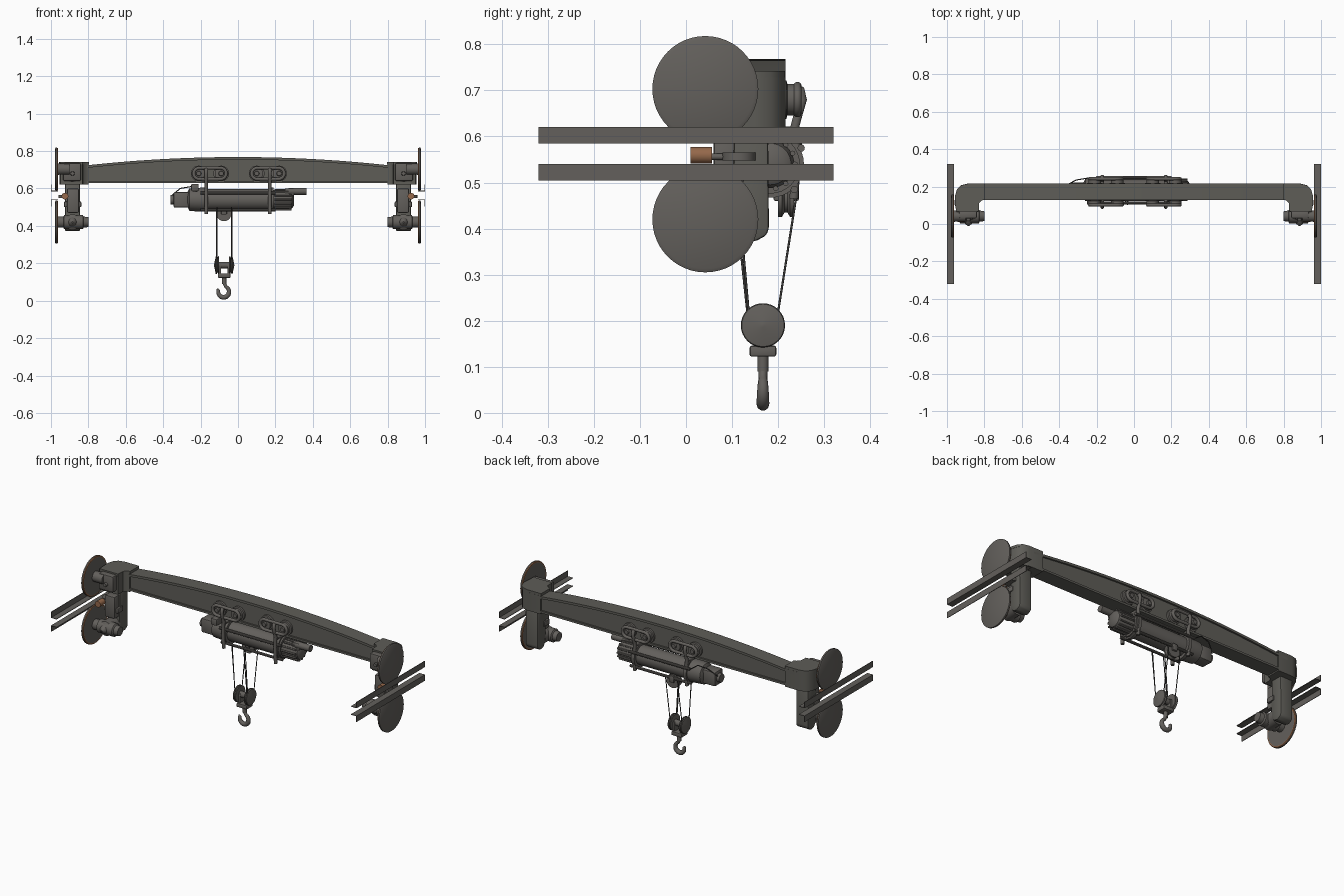
import bpy, bmesh, math
from mathutils import Vector

if "Cube" in bpy.data.objects:
    bpy.data.objects.remove(bpy.data.objects["Cube"])


def material(name, rgb):
    m = bpy.data.materials.new(name)
    m.diffuse_color = (*rgb, 1)
    m.use_nodes = True
    m.node_tree.nodes["Principled BSDF"].inputs["Base Color"].default_value = m.diffuse_color
    return m


STEEL = material("dark_steel", (0.125, 0.117, 0.107))
BEAM = material("olive_grey_paint", (0.112, 0.109, 0.096))
RUST = material("rusty_orange", (0.30, 0.14, 0.07))
ROPE = material("rope_black", (0.05, 0.048, 0.045))


def finish(name, bm, mats, angle=35):
    bmesh.ops.recalc_face_normals(bm, faces=bm.faces)
    me = bpy.data.meshes.new(name)
    bm.to_mesh(me)
    bm.free()
    for m in mats:
        me.materials.append(m)
    me.shade_smooth()
    me.set_sharp_from_angle(angle=math.radians(angle))
    ob = bpy.data.objects.new(name, me)
    bpy.context.collection.objects.link(ob)
    return ob


def lathe(name, origin, axis, profile, mat=STEEL, seg=24, accent=()):
    """Spin (distance, radius) pairs about an axis; accent segments are orange."""
    bm = bmesh.new()
    a = Vector(axis).normalized()
    u = a.orthogonal().normalized()
    v = a.cross(u)
    rings = []
    for t, r in profile:
        c = Vector(origin) + a * t
        rings.append([bm.verts.new(c + r * (u * math.cos(k * math.tau / seg) + v * math.sin(k * math.tau / seg)))
                      for k in range(seg)])
    for i, (p, q) in enumerate(zip(rings, rings[1:])):
        for k in range(seg):
            n = (k + 1) % seg
            f = bm.faces.new((p[k], p[n], q[n], q[k]))
            f.material_index = 1 if i in accent else 0
    bm.faces.new(rings[0])
    bm.faces.new(rings[-1])
    return finish(name, bm, [mat, RUST])


def rod(name, p, q, r, mat=STEEL, seg=20, r2=None):
    d = Vector(q) - Vector(p)
    return lathe(name, p, d, [(0, r), (d.length, r if r2 is None else r2)], mat, seg)


def prism(name, pts, axis, lo, hi, mat=STEEL, bevel=0):
    """Extrude a 2D outline along x (pts = y,z), y (pts = x,z) or z (pts = x,y)."""
    bm = bmesh.new()
    put = {"x": lambda a, b, h: (h, a, b), "y": lambda a, b, h: (a, h, b), "z": lambda a, b, h: (a, b, h)}[axis]
    p = [bm.verts.new(put(a, b, lo)) for a, b in pts]
    q = [bm.verts.new(put(a, b, hi)) for a, b in pts]
    bm.faces.new(p)
    bm.faces.new(q)
    for i in range(len(p)):
        j = (i + 1) % len(p)
        bm.faces.new((p[i], p[j], q[j], q[i]))
    if bevel:
        bmesh.ops.bevel(bm, geom=bm.edges[:], offset=bevel, segments=2, affect="EDGES", profile=0.5)
    return finish(name, bm, [mat])


def box(name, lo, hi, mat=STEEL, bevel=0):
    pts = [(lo[0], lo[1]), (hi[0], lo[1]), (hi[0], hi[1]), (lo[0], hi[1])]
    return prism(name, pts, "z", lo[2], hi[2], mat, bevel)


def tube(name, pts, r, mat=STEEL, cyclic=False, radii=None):
    cu = bpy.data.curves.new(name, "CURVE")
    cu.dimensions = "3D"
    cu.bevel_depth = r
    cu.bevel_resolution = 3
    cu.use_fill_caps = True
    sp = cu.splines.new("POLY")
    sp.points.add(len(pts) - 1)
    for i, p in enumerate(pts):
        sp.points[i].co = (*p, 1)
        sp.points[i].radius = radii[i] if radii else 1
    sp.use_cyclic_u = cyclic
    cu.materials.append(mat)
    ob = bpy.data.objects.new(name, cu)
    bpy.context.collection.objects.link(ob)
    return ob


# Main girder: arched web with top and bottom flanges
def top(x):
    return 0.718 + 0.05 * (1 - (x / 0.86) ** 2)


xs = [-0.86 + 1.72 * i / 32 for i in range(33)]
arch = [(x, top(x)) for x in xs]
prism("girder_web", [(-0.86, 0.632), (0.86, 0.632)] + arch[::-1], "y", 0.138, 0.206, BEAM)
prism("girder_top_flange", [(x, z - 0.014) for x, z in arch] + arch[::-1], "y", 0.128, 0.216, BEAM)
box("girder_bottom_flange", (-0.84, 0.128, 0.628), (0.84, 0.216, 0.640), BEAM)

# End carriages, wheels and rails, mirrored left and right
for s, side in ((-1, "left"), (1, "right")):
    def X(x, y, z):
        return (s * x, y, z)

    outline = [(0.80, 0.13), (0.815, 0.126), (0.83, 0.11), (0.832, 0.065), (0.95, 0.065), (0.955, 0.15),
               (0.945, 0.185), (0.925, 0.207), (0.89, 0.216), (0.80, 0.216)]
    prism(side + "_end_head", [(s * x, y) for x, y in outline], "z", 0.62, 0.728, BEAM)
    cx, cy = 0.885, 0.145
    lid = [(s * (cx + (x - cx) * 1.03), cy + (y - cy) * 0.99) for x, y in outline]
    prism(side + "_end_lid", lid, "z", 0.728, 0.742, BEAM)
    # upper hub
    lathe(side + "_head_boss", X(0.885, 0.066, 0.68), (0, -1, 0), [(0, 0.045), (0.015, 0.045), (0.02, 0.03), (0.035, 0.028), (0.035, 0.012), (0.05, 0.01)])
    box(side + "_head_bearing", (min(s * .84, s * .935), 0.03, 0.64), (max(s * .84, s * .935), 0.07, 0.735), STEEL, 0.008)
    # hanging leg with rounded foot
    leg = [(0.105, 0.63), (0.178, 0.63), (0.180, 0.40), (0.174, 0.385), (0.15, 0.372), (0.12, 0.38), (0.10, 0.41)]
    prism(side + "_leg", leg, "x", s * 0.845, s * 0.925, BEAM, 0.006)
    box(side + "_leg_bracket", (min(s * .85, s * .915), 0.06, 0.47), (max(s * .85, s * .915), 0.11, 0.60), STEEL, 0.008)
    box(side + "_leg_step", (min(s * .838, s * .93), 0.075, 0.50), (max(s * .838, s * .93), 0.125, 0.53), STEEL, 0.004)
    # lower drive hub
    lathe(side + "_drive_motor", X(0.80, 0.042, 0.42), (s, 0, 0), [(0, 0.012), (0, 0.026), (0.025, 0.03), (0.03, 0.038), (0.13, 0.038), (0.135, 0.022), (0.165, 0.022)])
    lathe(side + "_drive_cap", X(0.885, 0.11, 0.42), (0, -1, 0), [(0, 0.042), (0.085, 0.042), (0.095, 0.025), (0.108, 0.02), (0.12, 0.004)])
    # wheels, with an orange ring on the inner rim
    for z, level in ((0.703, "upper"), (0.420, "lower")):
        lathe(f"{side}_{level}_wheel", X(0.958, 0.042, z), (s, 0, 0),
              [(0, 0.03), (0.005, 0.03), (0.005, 0.106), (0.005, 0.112), (0.009, 0.115), (0.017, 0.115), (0.021, 0.107), (0.021, 0.002)],
              STEEL, 48, accent=(2, 3))
        rod(f"{side}_{level}_axle", X(0.90, 0.042, z), X(0.965, 0.042, z), 0.03)
    # guide wheel and orange roller between the rails
    rod(side + "_guide_wheel", X(0.925, 0.115, 0.548), X(0.925, 0.115, 0.565), 0.036)
    rod(side + "_guide_arm", X(0.925, 0.05, 0.556), X(0.925, 0.13, 0.556), 0.007)
    rod(side + "_guide_roller", X(0.925, 0.01, 0.559), X(0.925, 0.056, 0.559), 0.018, RUST)
    # angle-section rails
    t = 0.003
    for z0, d, level in ((0.585, 1, "upper"), (0.540, -1, "lower")):
        sec = [(0.963, 0), (1.0, 0), (1.0, 0.036), (1.0 - t, 0.036), (1.0 - t, t), (0.963, t)]
        prism(f"{side}_{level}_rail", [(s * x, z0 + d * z) for x, z in sec], "y", -0.32, 0.32)

# Hoist body: gear case, drum and finned motor turned on one axis
HY, HZ = 0.183, 0.54
lathe("hoist_drum", (-0.27, HY, HZ), (1, 0, 0),
      [(0, 0.04), (0.01, 0.06), (0.07, 0.064), (0.09, 0.064), (0.09, 0.056), (0.44, 0.056), (0.44, 0.064), (0.46, 0.064),
       (0.46, 0.052), (0.54, 0.052), (0.56, 0.045), (0.57, 0.03)], STEEL, 32)
box("gear_case", (-0.345, 0.145, 0.497), (-0.26, 0.222, 0.582), STEEL, 0.01)
rod("gear_case_cap", (-0.362, HY, HZ), (-0.34, HY, HZ), 0.025)
for k in range(14):
    a = k * math.tau / 14
    y, z = HY + 0.054 * math.cos(a), HZ + 0.054 * math.sin(a)
    rod("motor_fin", (0.195, y, z), (0.285, y, z), 0.006, STEEL, 6)
rod("limit_switch", (0.27, 0.16, 0.585), (0.365, 0.16, 0.585), 0.019)
box("limit_switch_mount", (0.25, 0.145, 0.56), (0.30, 0.175, 0.60), STEEL, 0.004)
for x in (-0.17, 0.17):
    lathe("hoist_clamp", (x - 0.01, HY, HZ), (1, 0, 0), [(0, 0.058), (0, 0.073), (0.02, 0.073), (0.02, 0.058)], STEEL, 32)
for y, z in ((0.25, 0.575), (0.113, 0.575), (0.235, 0.485), (0.131, 0.485)):
    rod("tie_rod", (-0.2, y, z), (0.2, y, z), 0.008, STEEL, 10)
box("control_box", (-0.25, 0.10, 0.585), (-0.21, 0.15, 0.625), STEEL, 0.006)

# Trolley: wheels, link-shaped plates and hangers on both faces of the girder
for cx in (-0.15, 0.16):
    for s in (-1, 1):
        y0 = 0.172 + s * 0.034
        for dx in (-0.06, 0.06):
            lathe("trolley_wheel", (cx + dx, y0, 0.68), (0, s, 0), [(0, 0.042), (0.012, 0.042), (0.014, 0.034), (0.028, 0.034), (0.03, 0.014), (0.04, 0.012)])
        link = []
        for k in range(24):
            a = math.tau * (k + 0.5) / 24
            link.append((cx + math.copysign(0.055, math.cos(a)) + 0.032 * math.cos(a), y0 + s * 0.036, 0.68 + 0.03 * math.sin(a)))
        tube("trolley_link", link, 0.009, STEEL, True)
        hx = math.copysign(0.17, cx)
        tube("trolley_hanger", [(hx, y0 + s * .03, 0.705), (hx, y0 + s * .043, 0.70), (hx, y0 + s * .047, 0.68),
                                (hx, y0 + s * .038, 0.65), (hx, y0 + s * .03, 0.62), (hx, y0 + s * .035, 0.56), (hx, y0 + s * .028, 0.465)], 0.01)
    rod("trolley_cross_bar", (math.copysign(0.17, cx), 0.12, 0.612), (math.copysign(0.17, cx), 0.23, 0.612), 0.01)

# Rope pulley under the hoist and feed wires
lathe("hoist_pulley", (-0.075, 0.20, 0.465), (0, 1, 0), [(0, 0.04), (0.008, 0.04), (0.014, 0.03), (0.02, 0.03), (0.026, 0.04), (0.034, 0.04)])
box("pulley_bracket", (-0.09, 0.19, 0.46), (-0.06, 0.245, 0.50), STEEL, 0.004)
tube("feed_wire", [(-0.355, 0.21, 0.56), (-0.31, 0.235, 0.60), (-0.25, 0.245, 0.61), (-0.2, 0.25, 0.575)], 0.003, ROPE)

# Hook block: two sheaves, ropes, cross head and hook
for x, o in ((-0.113, -1), (-0.035, 1)):
    lathe("block_sheave", (x - o * 0.012, 0.167, 0.19), (o, 0, 0), [(0, 0.03), (0, 0.046), (0.005, 0.048), (0.009, 0.038), (0.013, 0.048), (0.018, 0.046), (0.027, 0.004)], STEEL, 32)
    tube("front_rope", [(x, 0.103, 0.50), (x, 0.133, 0.22)], 0.0025, ROPE)
    tube("inner_front_rope", [(x + o * 0.003, 0.112, 0.49), (x + o * 0.003, 0.136, 0.22)], 0.0025, ROPE)
    tube("back_rope", [(x, 0.241, 0.48), (x, 0.20, 0.22)], 0.0025, ROPE)
    box("block_cheek", (x - 0.006 - o * 0.016, 0.147, 0.125), (x + 0.006 - o * 0.016, 0.187, 0.20), STEEL, 0.003)
rod("block_axle", (-0.115, 0.167, 0.19), (-0.033, 0.167, 0.19), 0.017)
box("hook_crosshead", (-0.108, 0.138, 0.122), (-0.040, 0.196, 0.146), STEEL, 0.005)
rod("hook_shank", (-0.074, 0.167, 0.09), (-0.074, 0.167, 0.128), 0.012)
hook = [(-0.074, 0.167, 0.105), (-0.072, 0.167, 0.09)]
for k in range(15):
    a = math.radians(65 - k * 18.5)
    hook.append((-0.077 + 0.029 * math.cos(a), 0.167, 0.048 + 0.030 * math.sin(a)))
hook.append((-0.111, 0.167, 0.064))
tube("hook", hook, 0.0125, STEEL, False, [0.85, 0.8] + [0.75 + 0.35 * math.sin(math.pi * k / 14) for k in range(15)] + [0.3])
